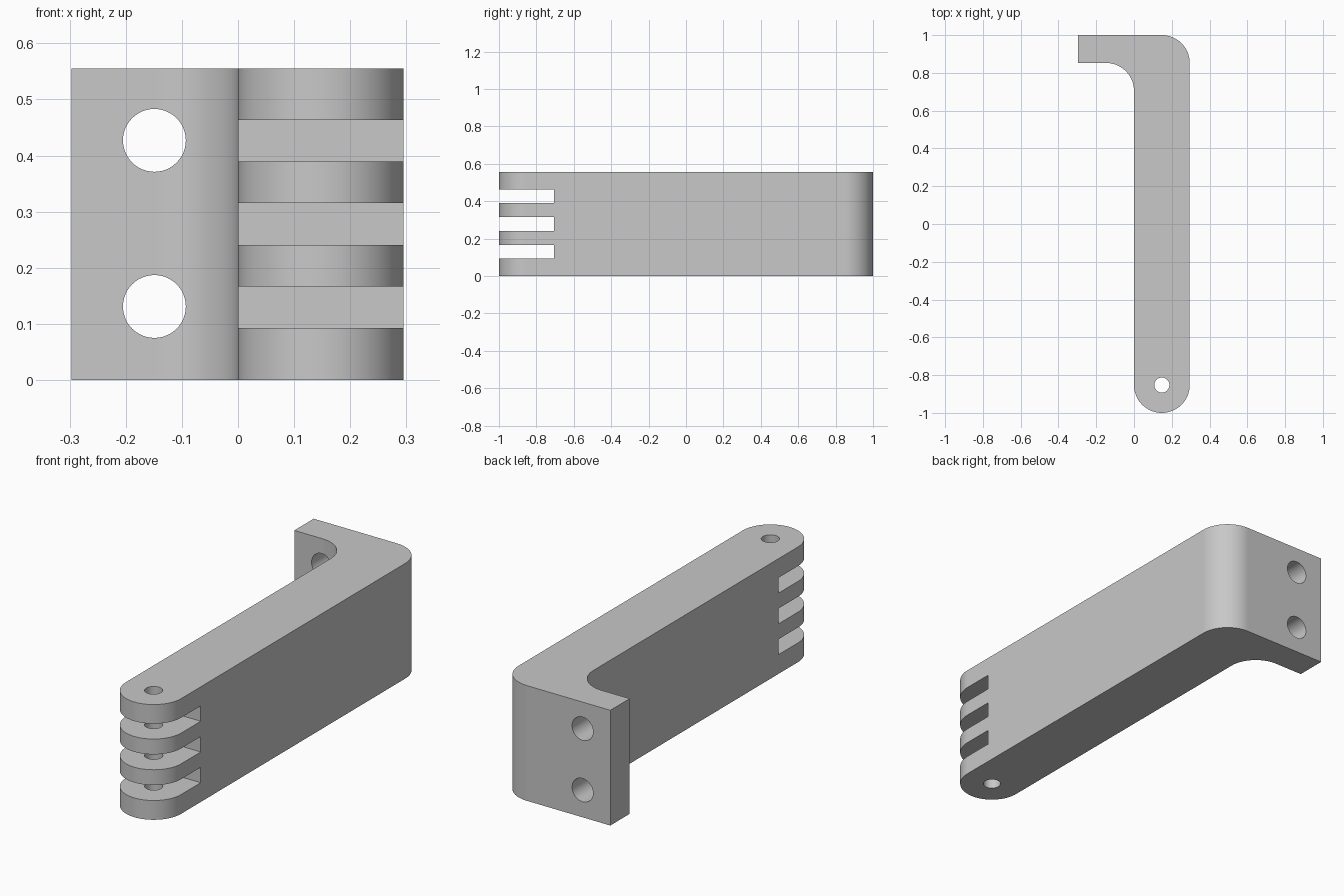
import bpy, bmesh, math
from mathutils import Vector

cube = bpy.data.objects.get("Cube")
if cube:
    bpy.data.objects.remove(cube, do_unlink=True)

HEIGHT = 0.555
WIDTH = 0.295        # thickness of the arm in x
R = WIDTH / 2        # radius shared by all rounded corners
LEFT = -0.297        # free end of the mounting flange

grey = bpy.data.materials.new("matte grey")
grey.use_nodes = True
colour = (0.58, 0.58, 0.58, 1)
grey.diffuse_color = colour
grey.node_tree.nodes["Principled BSDF"].inputs["Base Color"].default_value = colour


def arc(cx, cy, start, end, steps=20):
    """Points along a corner arc, angles in degrees."""
    angles = [math.radians(start + (end - start) * i / steps) for i in range(steps + 1)]
    return [(cx + R * math.cos(a), cy + R * math.sin(a)) for a in angles]


def finish(bm, name):
    bmesh.ops.recalc_face_normals(bm, faces=bm.faces)
    mesh = bpy.data.meshes.new(name)
    bm.to_mesh(mesh)
    bm.free()
    mesh.materials.append(grey)
    obj = bpy.data.objects.new(name, mesh)
    bpy.context.collection.objects.link(obj)
    return obj


def extrude_profile(name, points, height):
    bm = bmesh.new()
    face = bm.faces.new([bm.verts.new((x, y, 0)) for x, y in points])
    result = bmesh.ops.extrude_face_region(bm, geom=[face])
    top = [v for v in result["geom"] if isinstance(v, bmesh.types.BMVert)]
    bmesh.ops.translate(bm, verts=top, vec=(0, 0, height))
    return finish(bm, name)


def cylinder(name, location, radius, depth, tilt=0):
    bm = bmesh.new()
    bmesh.ops.create_cone(bm, cap_ends=True, segments=48, radius1=radius,
                          radius2=radius, depth=depth)
    obj = finish(bm, name)
    obj.location = location
    obj.rotation_euler.x = tilt
    return obj


def box(name, low, high):
    low, high = Vector(low), Vector(high)
    bm = bmesh.new()
    bmesh.ops.create_cube(bm, size=1)
    bmesh.ops.scale(bm, verts=bm.verts, vec=high - low)
    bmesh.ops.translate(bm, verts=bm.verts, vec=(low + high) / 2)
    return finish(bm, name)


# L-shaped arm: rounded hinge end, rounded outer bend, filleted inner bend
outline = (arc(R, -1 + R, 180, 360, 40)
           + arc(R, 1 - R, 0, 90)
           + [(LEFT, 1), (LEFT, 1 - R)]
           + arc(-R, 1 - 2 * R, 90, 0))
bracket = extrude_profile("hinge_bracket_arm", outline, HEIGHT)

# Cutters: three knuckle slots, the pin hole and two screw holes
cutters = [box("slot_cutter", (-0.1, -1.1, z), (WIDTH + 0.1, -1 + 2 * R, z + 0.074))
           for z in (0.093, 0.241, 0.389)]
cutters.append(cylinder("pin_hole_cutter", (R, -1 + R, HEIGHT / 2), 0.04, 1))
cutters += [cylinder("screw_hole_cutter", (-0.149, 1 - R / 2, z), 0.056, 0.4, math.pi / 2)
            for z in (0.131, 0.427)]

bpy.ops.object.select_all(action="DESELECT")
bracket.select_set(True)
bpy.context.view_layer.objects.active = bracket
for cutter in cutters:
    cut = bracket.modifiers.new("cut", "BOOLEAN")
    cut.operation = "DIFFERENCE"
    cut.solver = "EXACT"
    cut.object = cutter
    bpy.ops.object.modifier_apply(modifier=cut.name)
    bpy.data.objects.remove(cutter, do_unlink=True)

# Smooth bends and bores, crisp edges, flat walls
bpy.ops.object.shade_smooth_by_angle(angle=math.radians(30))
normals = bracket.modifiers.new("flat walls", "WEIGHTED_NORMAL")
normals.keep_sharp = True
